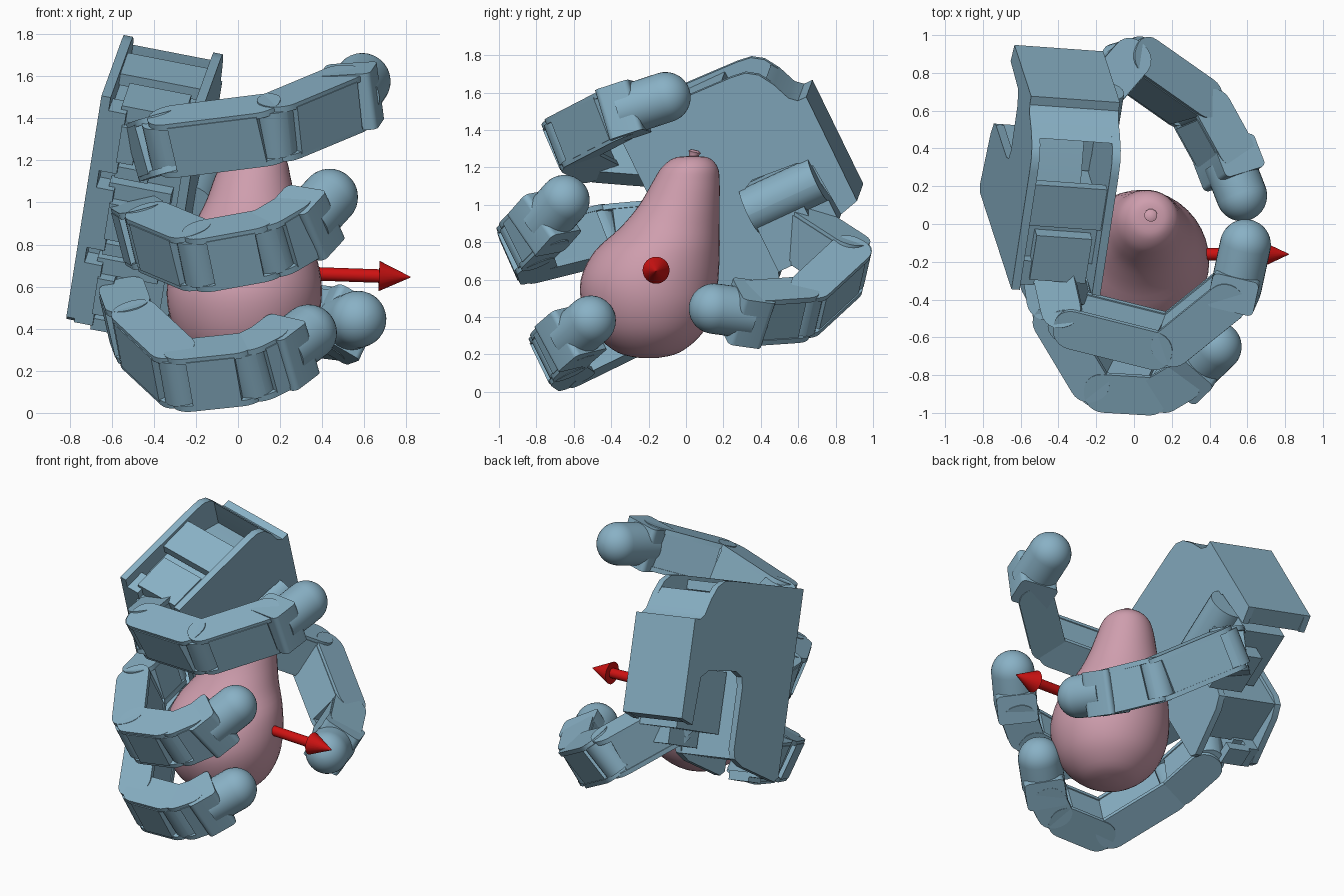
import bpy, bmesh, math
from mathutils import Vector, Matrix

cube = bpy.data.objects.get("Cube")
if cube:
    bpy.data.objects.remove(cube, do_unlink=True)


def material(name, rgb):
    m = bpy.data.materials.new(name)
    m.use_nodes = True
    m.diffuse_color = (*rgb, 1)
    m.node_tree.nodes["Principled BSDF"].inputs["Base Color"].default_value = (*rgb, 1)
    return m


BLUE = material("steel_blue", (0.25, 0.44, 0.56))
PINK = material("dusty_pink", (0.62, 0.34, 0.42))
RED = material("bright_red", (0.62, 0.006, 0.006))


def finish(name, bm, mat, angle=30):
    bmesh.ops.recalc_face_normals(bm, faces=bm.faces)
    mesh = bpy.data.meshes.new(name)
    bm.to_mesh(mesh)
    bm.free()
    mesh.materials.append(mat)
    ob = bpy.data.objects.new(name, mesh)
    bpy.context.collection.objects.link(ob)
    bpy.ops.object.select_all(action="DESELECT")
    ob.select_set(True)
    bpy.context.view_layer.objects.active = ob
    bpy.ops.object.shade_smooth_by_angle(angle=math.radians(angle))
    return ob


def frame(origin, x, up):
    """Matrix with its x axis along x and its z axis as near to up as possible."""
    x = Vector(x).normalized()
    z = Vector(up) - x * x.dot(Vector(up))
    z.normalize()
    y = z.cross(x)
    return Matrix.Translation(Vector(origin)) @ Matrix((x, y, z)).transposed().to_4x4()


def prism(name, outline, mat4, z0, z1):
    """Flat outline extruded along local z."""
    bm = bmesh.new()
    face = bm.faces.new([bm.verts.new((p[0], p[1], z0)) for p in outline])
    ext = bmesh.ops.extrude_face_region(bm, geom=[face])
    verts = [v for v in ext["geom"] if isinstance(v, bmesh.types.BMVert)]
    bmesh.ops.translate(bm, verts=verts, vec=(0, 0, z1 - z0))
    bm.transform(mat4)
    return finish(name, bm, BLUE)


def rect(x0, x1, y0, y1):
    return [(x0, y0), (x1, y0), (x1, y1), (x0, y1)]


def rounded(x0, x1, y0, y1, r, steps=6):
    pts = []
    corners = [(x1 - r, y1 - r), (x0 + r, y1 - r), (x0 + r, y0 + r), (x1 - r, y0 + r)]
    for i, (cx, cy) in enumerate(corners):
        for k in range(steps + 1):
            t = math.pi / 2 * (i + k / steps)
            pts.append((cx + r * math.cos(t), cy + r * math.sin(t)))
    return pts


def smooth_rings(rings, steps=4):
    """Extra rings on a smooth curve through the given ones."""
    out = []
    for i in range(len(rings) - 1):
        p = [Vector(rings[max(0, min(len(rings) - 1, i + k))]) for k in (-1, 0, 1, 2)]
        for s in range(steps):
            t = s / steps
            out.append(0.5 * (2 * p[1] + (p[2] - p[0]) * t
                              + (2 * p[0] - 5 * p[1] + 4 * p[2] - p[3]) * t ** 2
                              + (3 * p[1] - p[0] - 3 * p[2] + p[3]) * t ** 3))
    return out + [rings[-1]]


def lathe(name, rings, mat4, mat, n=32, angle=40):
    """Rings of (x, y, z, radius) bridged into a closed skin."""
    bm = bmesh.new()
    loops = []
    for x, y, z, r in rings:
        loops.append([bm.verts.new((x + r * math.cos(2 * math.pi * k / n),
                                    y + r * math.sin(2 * math.pi * k / n), z)) for k in range(n)])
    for a, b in zip(loops, loops[1:]):
        for k in range(n):
            bm.faces.new((a[k], a[(k + 1) % n], b[(k + 1) % n], b[k]))
    bm.faces.new(loops[0])
    bm.faces.new(loops[-1])
    bm.transform(mat4)
    return finish(name, bm, mat, angle)


def along(p, q):
    p, q = Vector(p), Vector(q)
    return Matrix.Translation(p) @ (q - p).to_track_quat("Z", "Y").to_matrix().to_4x4()


# Palm frame: x to the wrist, y across the knuckles, z out of the palm
palm = frame((-0.82, 0.18, 0.43), (0.145, 0.9, 0.416), (0.98, -0.07, -0.19))
THICK = 0.48

top_edge = [(1.0, 0.3), (1.0, 0.925), (0.95, 0.925), (0.91, 0.96), (0.87, 1.06),
            (0.82, 1.14), (0.76, 1.18), (0.68, 1.19), (0.0, 1.21)]
bottom_edge = [(0.0, 0.03), (0.04, 0.0), (0.36, 0.06), (0.44, 0.1), (0.46, 0.16)]
arch = [(0.46, 0.55), (0.48, 0.61), (0.54, 0.64), (0.8, 0.62), (0.87, 0.57), (0.89, 0.27)]
outline = top_edge + bottom_edge + arch
prism("back_plate", outline, palm, 0, 0.045)
prism("palm_plate", outline, palm, THICK - 0.045, THICK)

# Wrist block follows the curved upper edge
wrist = [(0.89, 0.28)] + top_edge[:5] + [(0.84, 1.1), (0.84, 0.6)]
prism("wrist_block", wrist, palm, 0.03, THICK - 0.03)
prism("upper_panel", rect(0.36, 0.6, 1.11, 1.17), palm, 0.03, THICK - 0.03)
prism("palm_core", rect(0.12, 0.44, 0.1, 1.08), palm, 0.03, THICK - 0.03)
prism("inner_motor", [(0.44, 0.8), (0.84, 0.66), (0.84, 0.9), (0.6, 1.0), (0.44, 1.05)],
      palm, 0.04, 0.32)

# Stepped knuckle mounts along the finger edge
for i, b in enumerate((0.17, 0.57, 0.98)):
    prism(f"mount_wide_{i}", rect(0.0, 0.14, b - 0.16, b + 0.16), palm, 0.04, 0.13)
    prism(f"mount_step_{i}", rect(-0.02, 0.14, b - 0.09, b + 0.1), palm, 0.12, 0.2)
    prism(f"mount_post_{i}", rect(0.02, 0.14, b - 0.19, b - 0.13), palm, 0.12, 0.28)
    prism(f"mount_block_{i}", rect(0.04, 0.3, b + 0.1, b + 0.18), palm, 0.1, 0.4)


def phalanx(name, p, q, hinge, width=0.28, depth=0.23):
    p, q = Vector(p), Vector(q)
    m = frame(p, q - p, hinge)
    length = (q - p).length
    w, d = width / 2, depth / 2
    prism(name + "_body", rect(0.05, length - 0.05, -d, d * 0.9), m, -w + 0.02, w - 0.02)
    cheek = rounded(-0.06, length + 0.05, -d + 0.005, d - 0.005, 0.1)
    for side, z in (("lower", -w), ("upper", w - 0.03)):
        prism(f"{name}_{side}_cheek", cheek, m, z, z + 0.03)
    # Hinge barrel
    prism(name + "_hinge", rounded(-0.095, 0.095, -0.095, 0.095, 0.094), m, -w + 0.025, w - 0.025)


def fingertip(name, p, q, r=0.135):
    p, q = Vector(p), Vector(q)
    length = (q - p).length
    rings = [(0, 0, 0, r)] + [(0, 0, length + r * math.sin(t), r * math.cos(t))
                              for t in [math.pi / 2 * k / 10 for k in range(10)]]
    rings.append((0, 0, length + r, r * 0.02))
    lathe(name, rings, along(p, q), BLUE)


def digit(name, joints, hinge):
    """Phalanges between the joints, then a short socket and a domed tip."""
    pts = [Vector(j) for j in joints]
    for i, (p, q) in enumerate(zip(pts[:-2], pts[1:-1])):
        phalanx(f"{name}_phalanx_{i}", p, q, hinge)
    p, q = pts[-2:]
    m = frame(p, q - p, hinge)
    prism(name + "_socket", rounded(-0.09, 0.1, -0.125, 0.125, 0.03), m, -0.14, 0.14)
    fingertip(name + "_tip", p, q)


digit("upper_finger", [(-0.41, -0.19, 1.26), (-0.34, -0.5, 1.285), (0.18, -0.63, 1.35),
                       (0.54, -0.34, 1.5), (0.59, -0.11, 1.575)], (-0.15, -0.4, 0.9))
digit("middle_finger", [(-0.47, -0.1, 0.87), (-0.42, -0.44, 0.84), (-0.18, -0.84, 0.74),
                        (0.15, -0.86, 0.8), (0.32, -0.76, 0.9), (0.435, -0.65, 1.025)],
      (-0.2, -0.4, 0.9))
digit("lower_finger", [(-0.53, 0.08, 0.49), (-0.49, -0.22, 0.38), (-0.27, -0.64, 0.175),
                       (0.06, -0.69, 0.21), (0.21, -0.62, 0.285), (0.335, -0.51, 0.38)],
      (-0.2, -0.42, 0.88))
digit("thumb", [(-0.3, 0.57, 0.88), (-0.03, 0.88, 0.68), (0.34, 0.62, 0.44),
                (0.5, 0.33, 0.42), (0.57, 0.15, 0.445)], (0.4, 0.3, 0.85))

# Thumb base: saddle barrel and housing standing out of the palm
prism("thumb_housing", rect(0.45, 0.86, 0.24, 0.63), palm, 0.15, 0.45)
barrel = palm @ Matrix.Translation((0.45, 0.49, 0.46)) @ Matrix.Rotation(math.pi / 2, 4, "Y")
prism("thumb_barrel", rounded(-0.125, 0.125, -0.125, 0.125, 0.124), barrel, 0, 0.41)
prism("thumb_bracket", rect(0.46, 0.74, 0.14, 0.42), palm, 0.3, 0.55)

# Pear leaning back as it narrows
pear = [(0.03, -0.2, 0.18, 0.04), (0.03, -0.2, 0.21, 0.165), (0.03, -0.2, 0.31, 0.285),
        (0.03, -0.2, 0.45, 0.352), (0.03, -0.195, 0.6, 0.368), (0.035, -0.155, 0.75, 0.335),
        (0.045, -0.085, 0.88, 0.265), (0.06, -0.035, 1.0, 0.215), (0.07, 0.0, 1.12, 0.18),
        (0.08, 0.02, 1.2, 0.15), (0.085, 0.03, 1.25, 0.095), (0.09, 0.035, 1.26, 0.03)]
lathe("pear", smooth_rings(pear), Matrix(), PINK, 40, 60)
lathe("pear_stem", [(0, 0, 0, 0.025), (0, 0, 0.06, 0.027), (0, 0, 0.075, 0.035), (0, 0, 0.085, 0.02)],
      along((0.085, 0.03, 1.21), (0.09, 0.05, 1.3)), PINK, 12)

# Arrow leaving the pear
lathe("arrow", [(0, 0, 0, 0.032), (0, 0, 0.57, 0.032), (0, 0, 0.571, 0.072), (0, 0, 0.72, 0.002)],
      along((0.1, -0.16, 0.67), (0.82, -0.16, 0.645)), RED, 24)
